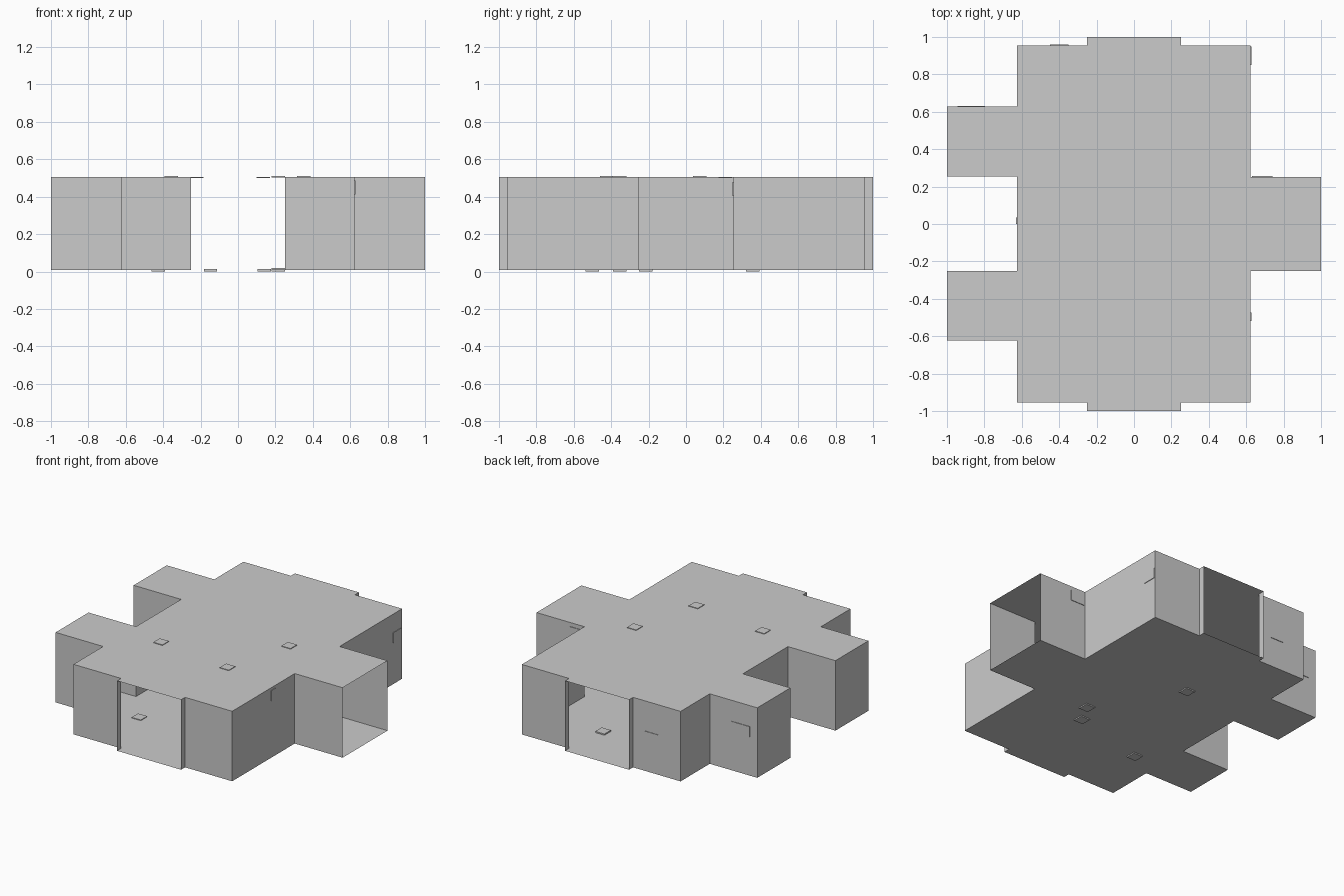
import bpy, bmesh
from mathutils import Vector

cube = bpy.data.objects.get("Cube")
if cube:
    bpy.data.objects.remove(cube, do_unlink=True)

FLOOR, CEILING = 0.008, 0.506

grey = bpy.data.materials.new("light_grey")
grey.use_nodes = True
colour = (0.6, 0.6, 0.6, 1)
grey.diffuse_color = colour
grey.node_tree.nodes["Principled BSDF"].inputs["Base Color"].default_value = colour


def finish(name, bm):
    mesh = bpy.data.meshes.new(name)
    bm.to_mesh(mesh)
    bm.free()
    mesh.materials.append(grey)
    obj = bpy.data.objects.new(name, mesh)
    bpy.context.collection.objects.link(obj)
    return obj


def plate(name, centre, size):
    bm = bmesh.new()
    bmesh.ops.create_cube(bm, size=1)
    bmesh.ops.scale(bm, vec=size, verts=bm.verts)
    bmesh.ops.translate(bm, vec=centre, verts=bm.verts)
    return finish(name, bm)


# Room plan, counter-clockwise: front stub, side arm, back stub, two alcoves
R, L, D, W = 0.623, -0.626, 0.955, 0.252
plan = [(-W, -1), (W, -1), (W, -D), (R, -D), (R, -W), (1, -W), (1, W), (R, W),
        (R, D), (W, D), (W, 1), (-W, 1), (-W, D), (L, D), (L, 0.627),
        (-1, 0.627), (-1, 0.255), (L, 0.255), (L, -W), (-1, -W),
        (-1, -0.622), (L, -0.622), (L, -D), (-W, -D)]


def is_doorway(a, b):
    return (a[1] == b[1] and abs(a[1]) == 1) or (a[0] == b[0] == 1)


# Hollow room shell: thin floor, ceiling and walls, open at the doorways
bm = bmesh.new()
low = [bm.verts.new((x, y, FLOOR)) for x, y in plan]
high = [bm.verts.new((x, y, CEILING)) for x, y in plan]
bm.faces.new(high)
bm.faces.new(low[::-1])
for i, point in enumerate(plan):
    j = (i + 1) % len(plan)
    if not is_doorway(point, plan[j]):
        bm.faces.new((low[i], low[j], high[j], high[i]))
finish("room_shell", bm)

# Square plates set through the floor
for x, y in [(-0.147, 0.357), (0.215, -0.215), (0.14, -0.355), (-0.426, -0.5)]:
    plate("floor_plate", (x, y, 0.0065), (0.072, 0.072, 0.013))
plate("floor_plate", (0.215, 0.625, 0.013), (0.072, 0.072, 0.009))

# Square plates set through the ceiling, and two under it
for x, y in [(-0.357, -0.355), (0.215, -0.425), (0.352, 0.073)]:
    plate("ceiling_plate", (x, y, CEILING), (0.072, 0.072, 0.009))
for x in (-0.22, 0.135):
    plate("ceiling_plate", (x, 0.21, CEILING - 0.003), (0.072, 0.072, 0.005))

# Wall panels facing sideways
for x, y, z, width, height in [(R, 0.9, 0.34, 0.1, 0.07),
                               (R, -0.497, 0.45, 0.045, 0.075),
                               (L, 0.018, 0.12, 0.036, 0.045)]:
    plate("side_wall_panel", (x, y, z), (0.008, width, height))

# Wall panels facing the back
for x, y, z, width in [(0.685, W, 0.44, 0.11), (-0.4, D, 0.255, 0.1),
                       (-0.87, 0.627, 0.32, 0.145)]:
    plate("back_wall_panel", (x, y, z), (width, 0.008, 0.075))
